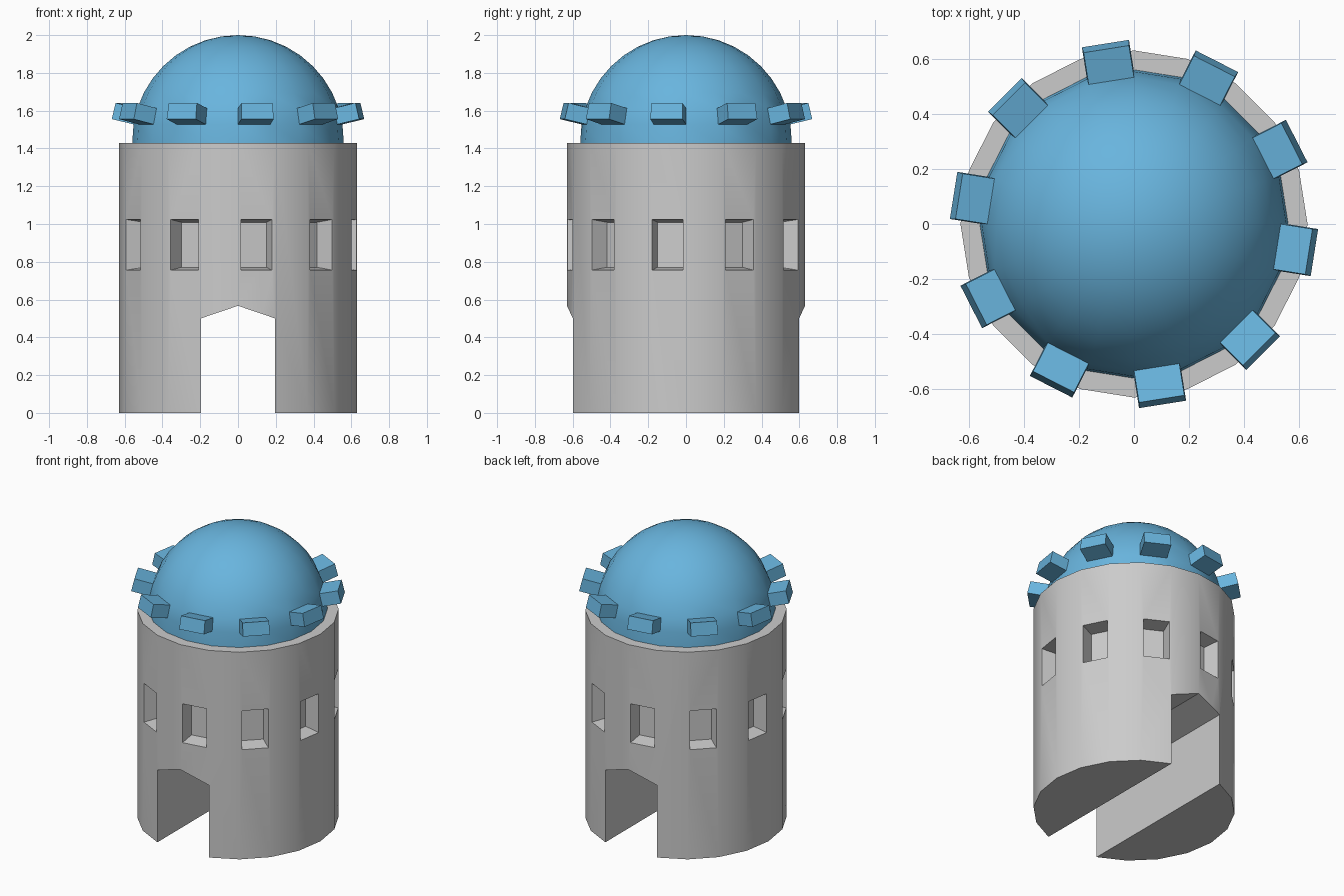
import bpy, bmesh, math
from mathutils import Matrix, Vector

if "Cube" in bpy.data.objects:
    bpy.data.objects.remove(bpy.data.objects["Cube"])

SIDES = 20
ANGLES = [math.radians(-9 + 36 * i) for i in range(10)]


def make_object(name, bm):
    bmesh.ops.recalc_face_normals(bm, faces=bm.faces[:])
    mesh = bpy.data.meshes.new(name)
    bm.to_mesh(mesh)
    bm.free()
    ob = bpy.data.objects.new(name, mesh)
    bpy.context.collection.objects.link(ob)
    return ob


def activate(ob):
    bpy.ops.object.select_all(action='DESELECT')
    ob.select_set(True)
    bpy.context.view_layer.objects.active = ob


def loft(bm, a, b):
    """Closed solid between two matching outlines."""
    va = [bm.verts.new(p) for p in a]
    vb = [bm.verts.new(p) for p in b]
    bm.faces.new(va)
    bm.faces.new(vb[::-1])
    n = len(va)
    for i in range(n):
        j = (i + 1) % n
        bm.faces.new((va[i], vb[i], vb[j], va[j]))


# Round tower body
bm = bmesh.new()
bmesh.ops.create_cone(bm, cap_ends=True, segments=SIDES, radius1=0.63, radius2=0.63,
                      depth=1.43, matrix=Matrix.Translation((0, 0, 0.715)))
tower = make_object("tower_wall", bm)

# Cutter: gabled passage through the tower, plus ten tapered window recesses
bm = bmesh.new()
arch = [(-0.197, -0.1), (0.197, -0.1), (0.197, 0.5), (0, 0.567), (-0.197, 0.5)]
loft(bm, [(x, -1, z) for x, z in arch], [(x, 1, z) for x, z in arch])
for a in ANGLES:
    rot = Matrix.Rotation(a, 4, 'Z')

    def rect(r, w, h):
        return [rot @ Vector((r, sy * w, 0.89 + sz * h))
                for sy, sz in ((-1, -1), (1, -1), (1, 1), (-1, 1))]
    loft(bm, rect(0.522, 0.069, 0.119), rect(0.722, 0.097, 0.149))
cutter = make_object("opening_cutter", bm)

mod = tower.modifiers.new("openings", 'BOOLEAN')
mod.operation = 'DIFFERENCE'
mod.solver = 'EXACT'
mod.object = cutter
activate(tower)
bpy.ops.object.modifier_apply(modifier=mod.name)
bpy.data.objects.remove(cutter)
bpy.ops.object.shade_smooth_by_angle(angle=math.radians(30))

# Dome, with blocks pulled out of every other face of one ring
R = 0.56
bm = bmesh.new()
bmesh.ops.create_uvsphere(bm, u_segments=SIDES, v_segments=20, radius=R)
bmesh.ops.delete(bm, geom=[v for v in bm.verts if v.co.z < -0.01], context='VERTS')
for v in bm.verts:
    if abs(v.co.z) < 0.001:
        v.co.z = -0.012
bm.normal_update()


def is_block(f):
    c = f.calc_center_median()
    k = (math.degrees(math.atan2(c.y, c.x)) + 9) / 36
    return 0.09 < c.z < 0.17 and abs(k - round(k)) < 0.1


for f in [f for f in bm.faces if is_block(f)]:
    n = f.normal.copy()
    new = bmesh.ops.extrude_face_region(bm, geom=[f])["geom"]
    bmesh.ops.translate(bm, vec=n * 0.12,
                        verts=[g for g in new if isinstance(g, bmesh.types.BMVert)])
    if f.is_valid:
        bm.faces.remove(f)
bmesh.ops.translate(bm, vec=(0, 0, 1.44), verts=bm.verts[:])
dome = make_object("dome", bm)
activate(dome)
bpy.ops.object.shade_smooth_by_angle(angle=math.radians(30))

blue = bpy.data.materials.new("dome_blue")
blue.diffuse_color = (0.14, 0.46, 0.73, 1)
blue.use_nodes = True
blue.node_tree.nodes["Principled BSDF"].inputs["Base Color"].default_value = blue.diffuse_color
dome.data.materials.append(blue)
